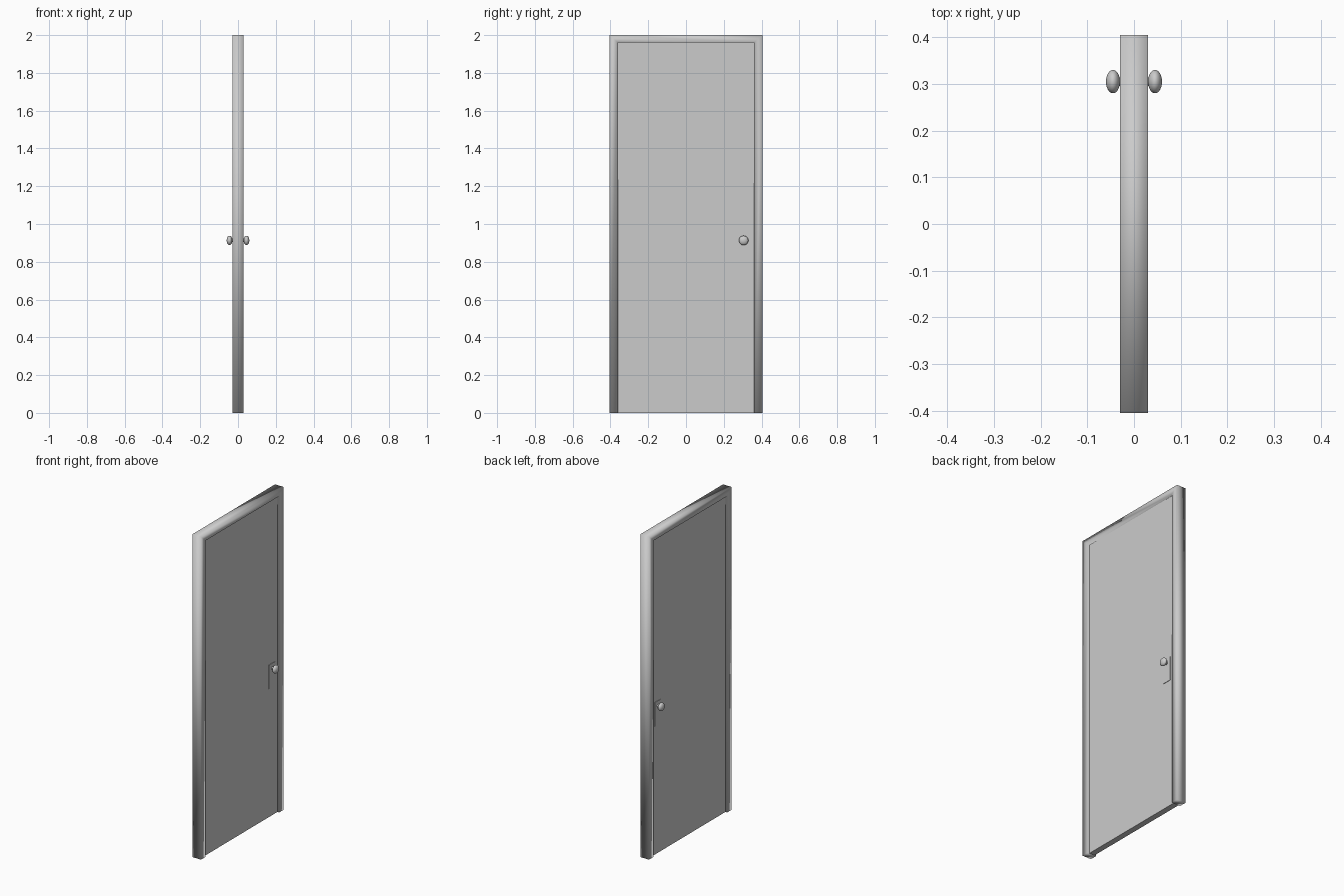
import bpy, bmesh, math

if "Cube" in bpy.data.objects:
    bpy.data.objects.remove(bpy.data.objects["Cube"])

def box(name, lo, hi):
    bpy.ops.mesh.primitive_cube_add(size=1, location=[(a + b) / 2 for a, b in zip(lo, hi)])
    ob = bpy.context.object
    ob.name = name
    ob.scale = [b - a for a, b in zip(lo, hi)]
    bpy.ops.object.transform_apply(location=False, rotation=False, scale=True)
    return ob

# door frame: mitred U-shaped outline extruded through its depth, softly shaded
outer = [(-.405, 0), (-.405, 2), (.405, 2), (.405, 0)]
inner = [(-.36, 0), (-.36, 1.96), (.36, 1.96), (.36, 0)]
bm = bmesh.new()
vo = [bm.verts.new((-.03, y, z)) for y, z in outer]
vi = [bm.verts.new((-.03, y, z)) for y, z in inner]
faces = [bm.faces.new((vo[i], vo[i + 1], vi[i + 1], vi[i])) for i in range(3)]
ext = bmesh.ops.extrude_face_region(bm, geom=faces)
verts = [g for g in ext["geom"] if isinstance(g, bmesh.types.BMVert)]
bmesh.ops.translate(bm, vec=(.06, 0, 0), verts=verts)
bmesh.ops.recalc_face_normals(bm, faces=bm.faces)
for f in bm.faces:
    f.smooth = True
me = bpy.data.meshes.new("door_frame")
bm.to_mesh(me)
bm.free()
frame = bpy.data.objects.new("door_frame", me)
bpy.context.collection.objects.link(frame)

# door leaf, recessed on both sides
box("door_leaf", (-.018, -.36, 0), (.018, .36, 1.96))

# lock plate, neck and knob on each side
KY, KZ = .305, .913
for s, side in ((-1, "left"), (1, "right")):
    xs = sorted((s * .016, s * .021))
    box("lock_plate_" + side, (xs[0], KY - .03, .795), (xs[1], KY + .03, .943))

    bpy.ops.mesh.primitive_cylinder_add(vertices=24, radius=.009, depth=.018,
                                        location=(s * .027, KY, KZ),
                                        rotation=(0, math.pi / 2, 0))
    bpy.context.object.name = "knob_neck_" + side
    bpy.ops.object.shade_smooth_by_angle()

    bpy.ops.mesh.primitive_uv_sphere_add(segments=32, ring_count=16, radius=1,
                                         location=(s * .045, KY, KZ))
    knob = bpy.context.object
    knob.name = "knob_" + side
    knob.scale = (.015, .025, .025)
    bpy.ops.object.transform_apply(location=False, rotation=False, scale=True)
    bpy.ops.object.shade_smooth()
